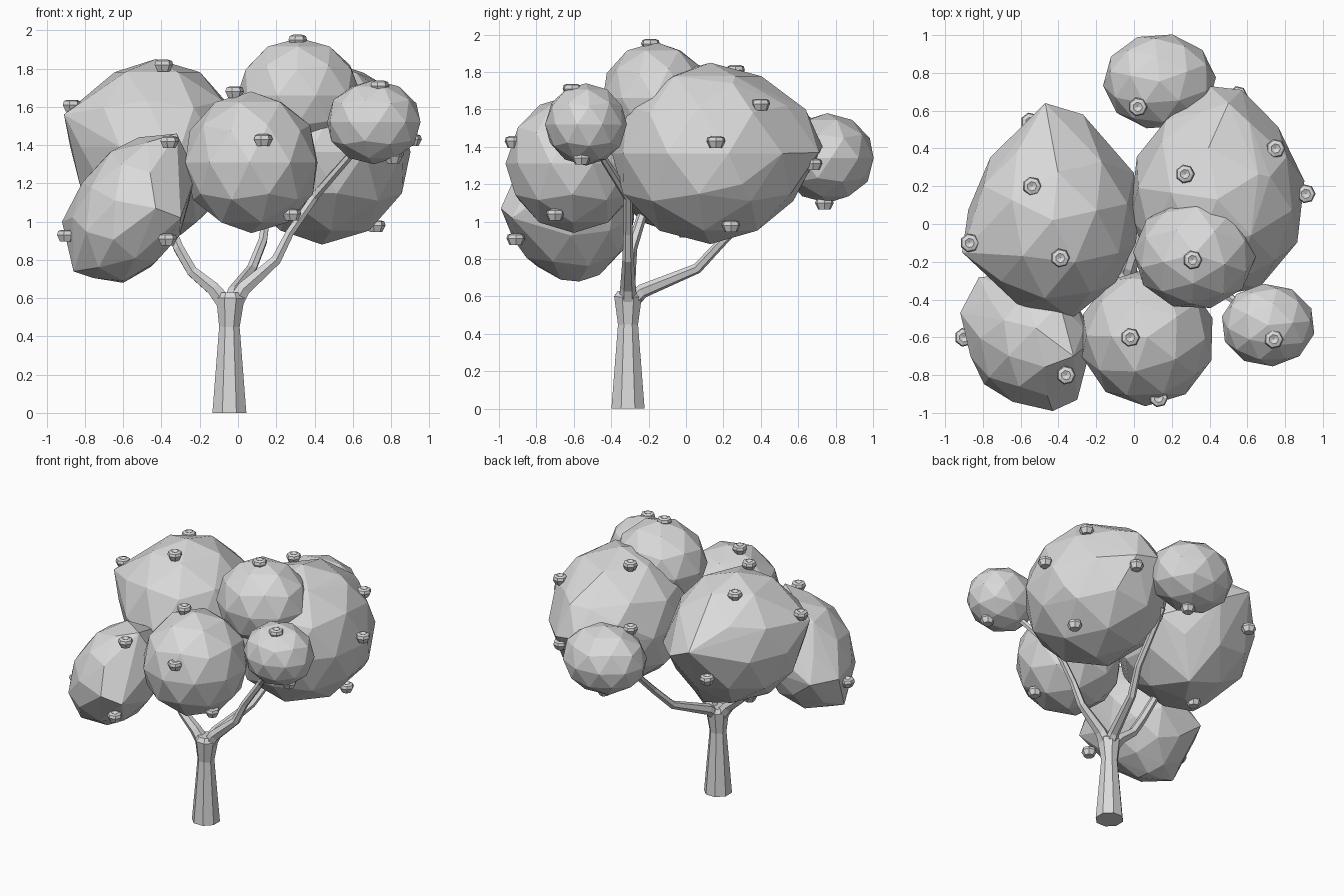
import bpy, bmesh, math
from mathutils import Vector, Matrix

old = bpy.data.objects.get("Cube")
if old:
    bpy.data.objects.remove(old, do_unlink=True)

grey = bpy.data.materials.new("light_grey")
grey.use_nodes = True
grey.diffuse_color = (0.7, 0.7, 0.7, 1)
grey.node_tree.nodes["Principled BSDF"].inputs["Base Color"].default_value = (0.7, 0.7, 0.7, 1)


def finish(bm, name):
    bmesh.ops.recalc_face_normals(bm, faces=bm.faces[:])
    mesh = bpy.data.meshes.new(name)
    bm.to_mesh(mesh)
    bm.free()
    mesh.materials.append(grey)
    obj = bpy.data.objects.new(name, mesh)
    bpy.context.collection.objects.link(obj)
    return obj


def foliage(name, center, radii, tilt=0, spin=0, corners=()):
    """Faceted leaf clump: stretched icosphere hulled with a few corner points."""
    bm = bmesh.new()
    bmesh.ops.create_icosphere(bm, subdivisions=2, radius=1)
    bm.transform(Matrix.Translation(center) @ Matrix.Rotation(tilt, 4, 'Y')
                 @ Matrix.Diagonal((*radii, 1)) @ Matrix.Rotation(spin, 4, 'Z'))
    if corners:
        points = [v.co.copy() for v in bm.verts] + [Vector(c) for c in corners]
        bm.clear()
        for p in points:
            bm.verts.new(p)
        bmesh.ops.convex_hull(bm, input=bm.verts[:])
        loose = [v for v in bm.verts if not v.link_faces]
        bmesh.ops.delete(bm, geom=loose, context='VERTS')
    return finish(bm, name)


def bridge(bm, rings):
    for lower, upper in zip(rings, rings[1:]):
        count = len(lower)
        for k in range(count):
            n = (k + 1) % count
            bm.faces.new((lower[k], lower[n], upper[n], upper[k]))


def limb(name, path, sides):
    """Tapered tube through (point, radius) pairs."""
    bm = bmesh.new()
    pts = [Vector(p) for p, r in path]
    rings = []
    for i, (p, r) in enumerate(path):
        direction = pts[min(i + 1, len(pts) - 1)] - pts[max(i - 1, 0)]
        turn = Vector((0, 0, 1)).rotation_difference(direction)
        ring = []
        for k in range(sides):
            a = math.tau * (k + 0.5) / sides
            ring.append(bm.verts.new(pts[i] + turn @ Vector((r * math.cos(a), r * math.sin(a), 0))))
        rings.append(ring)
    bridge(bm, rings)
    bm.faces.new(rings[0])
    bm.faces.new(rings[-1])
    return finish(bm, name)


def fruit(name, position):
    """Small rounded cup with a dented top."""
    sides = 7
    bm = bmesh.new()
    rings = []
    for r, z in ((0.034, -0.035), (0.051, 0.0), (0.045, 0.02), (0.025, 0.027)):
        rings.append([bm.verts.new((r * math.cos(math.tau * k / sides),
                                    r * math.sin(math.tau * k / sides), z)) for k in range(sides)])
    bridge(bm, rings)
    bm.faces.new(rings[0])
    dent = bm.verts.new((0, 0, 0.015))
    for k in range(sides):
        bm.faces.new((rings[-1][k], rings[-1][(k + 1) % sides], dent))
    bm.transform(Matrix.Translation(position))
    return finish(bm, name)


# Trunk and branches
limb("trunk", [((-0.045, -0.31, 0), 0.096), ((-0.045, -0.31, 0.45), 0.058),
               ((-0.04, -0.31, 0.6), 0.08), ((-0.04, -0.31, 0.63), 0.06)], 8)
limb("left_branch", [((-0.03, -0.31, 0.55), 0.05), ((0.03, -0.31, 0.65), 0.042),
                     ((0.2, -0.31, 0.8), 0.03), ((0.27, -0.31, 0.94), 0.025),
                     ((0.4, -0.31, 1.13), 0.024), ((0.66, -0.5, 1.43), 0.02)], 6)
limb("right_branch", [((-0.05, -0.31, 0.55), 0.05), ((-0.13, -0.31, 0.65), 0.04),
                      ((-0.24, -0.3, 0.74), 0.032), ((-0.31, -0.29, 0.86), 0.03),
                      ((-0.4, -0.22, 1.08), 0.025)], 6)
limb("back_branch", [((-0.04, -0.31, 0.56), 0.045), ((-0.02, -0.23, 0.63), 0.038),
                     ((0.07, 0.06, 0.75), 0.028), ((0.13, 0.2, 0.9), 0.025),
                     ((0.17, 0.5, 1.2), 0.022)], 6)

# Leaf clumps
foliage("front_right_foliage", (-0.56, -0.61, 1.065), (0.29, 0.35, 0.41), 0.5, 0.3,
        [(-0.32, -0.7, 1.46), (-0.43, -0.99, 1.07), (-0.22, -0.62, 1.25), (-0.3, -0.93, 1.02),
         (-0.82, -0.28, 1.0), (-0.92, -0.47, 1.0), (-0.86, -0.62, 0.74), (-0.6, -0.57, 0.68)])
foliage("front_foliage", (0.07, -0.6, 1.31), (0.36, 0.365, 0.37), 0, 0.6)
foliage("right_foliage", (-0.43, 0.02, 1.39), (0.45, 0.49, 0.46), 0, 0.2,
        [(-0.91, -0.15, 1.56), (-0.47, 0.64, 1.5), (-0.33, -0.5, 1.3), (-0.27, 0.58, 1.4),
         (0, 0.27, 1.31), (0.01, -0.1, 1.4), (-0.3, 0.22, 0.93), (-0.6, -0.1, 0.95)])
foliage("left_foliage", (0.44, 0.13, 1.365), (0.47, 0.53, 0.485), 0, 0.5,
        [(0.4, 0.73, 1.4), (0.57, 0.71, 1.37), (0.5, 0.64, 1.6), (0.17, 0.55, 1.5),
         (0.72, 0.25, 1.74), (0.86, 0.3, 1.2), (0.4, -0.33, 1.15)])
foliage("top_foliage", (0.32, -0.16, 1.66), (0.325, 0.295, 0.3), 0, 0.9)
foliage("front_left_foliage", (0.71, -0.535, 1.52), (0.25, 0.22, 0.22), 0, 0.1)
foliage("back_foliage", (0.135, 0.755, 1.34), (0.3, 0.255, 0.24), 0, 0.4)

# Fruits
fruits = [
    (-0.54, 0.2, 1.78), (-0.87, -0.1, 1.61), (-0.39, -0.18, 1.82),
    (-0.55, 0.54, 1.29), (-0.52, 0, 0.95), (0.02, 0.62, 1.54),
    (0.15, 0.74, 1.1), (0.27, 0.265, 1.81), (0.75, 0.4, 1.63),
    (0.91, 0.16, 1.43), (0.72, 0.24, 0.98), (0.55, 0.68, 1.31),
    (0.31, -0.19, 1.95), (0.74, -0.61, 1.71), (0.81, -0.56, 1.34),
    (-0.02, -0.6, 1.68), (0.13, -0.92, 1.43), (0.28, -0.7, 1.04),
    (-0.36, -0.8, 1.42), (-0.9, -0.6, 0.93), (-0.37, -0.91, 0.91)]
for i, p in enumerate(fruits):
    fruit(f"fruit_{i + 1}", p)
